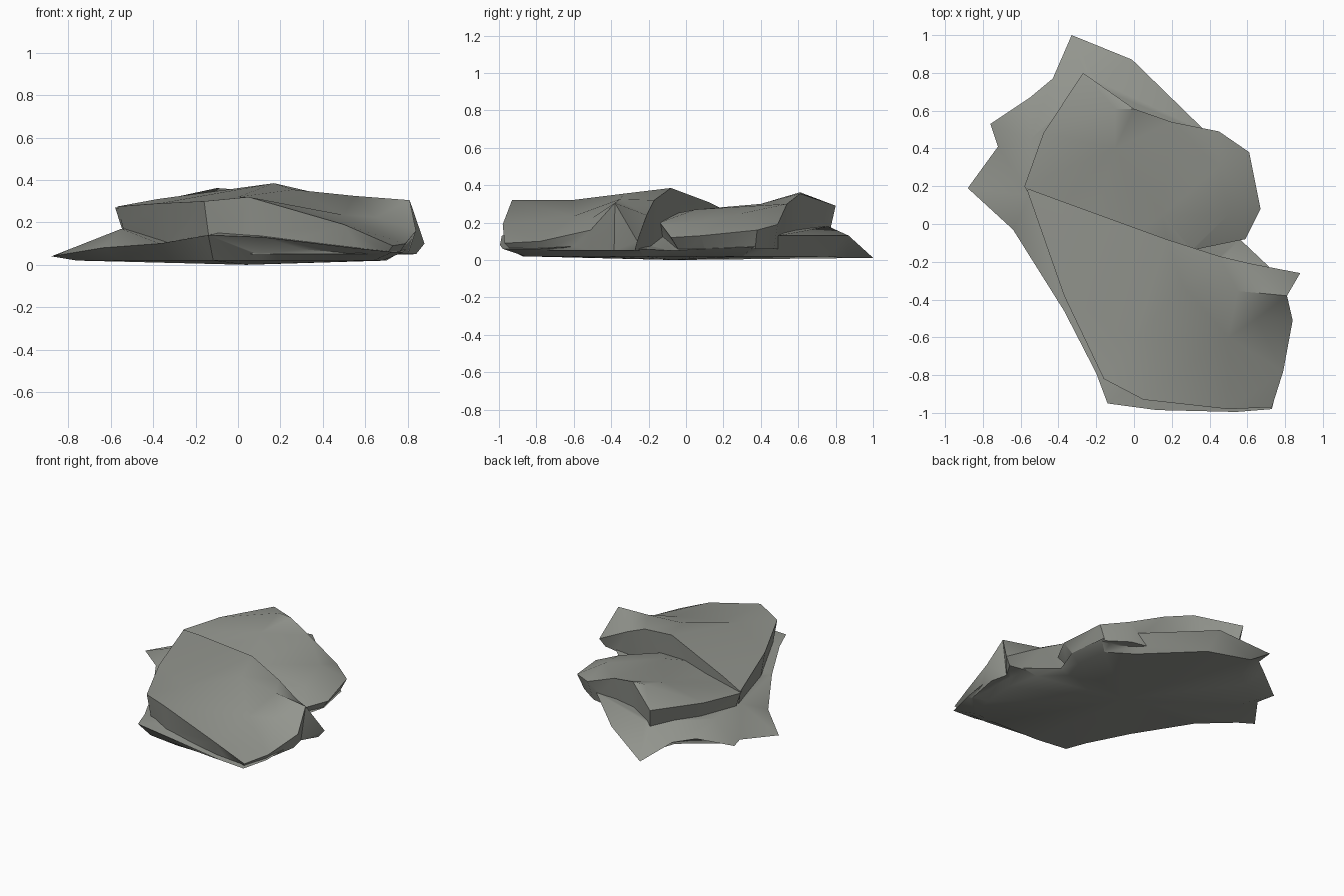
import bpy, bmesh, math
from mathutils import Vector
from mathutils.geometry import delaunay_2d_cdt

if "Cube" in bpy.data.objects:
    bpy.data.objects.remove(bpy.data.objects["Cube"])

stone = bpy.data.materials.new("grey_green_stone")
stone.diffuse_color = (0.29, 0.30, 0.27, 1)
stone.use_nodes = True
stone.node_tree.nodes["Principled BSDF"].inputs["Base Color"].default_value = stone.diffuse_color


def slab(name, rim, inner, floor, inset, keel):
    """Rock layer: triangulated top over a rim, undercut sides, shallow fan underside."""
    pts = [Vector(p) for p in rim + inner]
    n = len(rim)
    loop = list(range(n))
    v2, _, faces, _, _, _ = delaunay_2d_cdt(
        [p.xy for p in pts], [], [loop], 1, 1e-5)
    bm = bmesh.new()
    # match each 2D result back to its height
    top = []
    for v in v2:
        src = min(pts, key=lambda p: (p.xy - v).length)
        top.append(bm.verts.new((v.x, v.y, src.z)))
    for f in faces:
        bm.faces.new([top[i] for i in f])
    ring = [min(top, key=lambda t: (t.co - pts[i]).length) for i in loop]
    mid = sum((pts[i] for i in loop), Vector()) / n
    low = []
    for t in ring:
        c = mid + (t.co - mid) * inset
        low.append(bm.verts.new((c.x, c.y, min(floor, t.co.z - 0.002))))
    tip = bm.verts.new((mid.x, mid.y, keel))
    for i in range(n):
        j = (i + 1) % n
        bm.faces.new((ring[i], low[i], low[j], ring[j]))
        bm.faces.new((low[j], low[i], tip))
    bmesh.ops.triangulate(bm, faces=[f for f in bm.faces if len(f.verts) > 3])
    bmesh.ops.recalc_face_normals(bm, faces=bm.faces)
    me = bpy.data.meshes.new(name)
    bm.to_mesh(me)
    bm.free()
    me.materials.append(stone)
    ob = bpy.data.objects.new(name, me)
    bpy.context.collection.objects.link(ob)
    return ob


# low spreading base layer
base = slab("layered_rock",
     [(-.33, 1, .012), (-.43, .77, .09), (-.55, .67, .11), (-.76, .53, .06),
      (-.72, .41, .05), (-.88, .19, .04), (-.64, -.03, .08), (-.37, -.46, .10),
      (-.20, -.79, .13), (-.14, -.95, .14), (.12, -.985, .13), (.54, -.995, .08),
      (.73, -.98, .06), (.78, -.78, .06), (.80, -.51, .08), (.74, -.25, .06),
      (.56, -.08, .05), (.62, .10, .06), (.58, .36, .07), (.38, .49, .13),
      (-.01, .87, .13)],
     [(-.55, .45, .17), (-.2, .76, .18), (-.55, .15, .17), (0, -.6, .17), (.3, 0, .12)],
     .02, .87, 0)

# rear upper slab, falling toward the right
rear = slab("rear_slab",
     [(.3, -.14, .2), (.59, -.08, .12), (.67, .08, .13), (.61, .38, .16),
      (.45, .49, .19), (.2, .54, .30), (0, .61, .355), (-.27, .8, .29),
      (-.48, .48, .28), (-.58, .2, .27), (-.3, -.3, .2)],
     [(-.1, .61, .362), (-.1, .4, .30), (.15, .05, .27), (.45, .3, .25), (.5, .05, .2)],
     .06, .9, .05)

# front upper slab with the raised ridge along its back edge
front = slab("front_slab",
     [(.05, -.93, .32), (.5, -.98, .19), (.73, -.97, .09), (.79, -.78, .1),
      (.84, -.51, .16), (.81, -.38, .305), (.88, -.26, .1), (.62, -.21, .24),
      (.45, -.17, .32), (.17, -.08, .385), (-.38, .12, .31), (-.57, .19, .275),
      (-.37, -.38, .29), (-.16, -.82, .30)],
     [(.26, -.33, .355), (.55, -.355, .325), (0, -.61, .32), (.5, -.6, .235),
      (.65, -.5, .225)],
     .05, .93, .04)

# fuse the layers into one shell
for layer in (rear, front):
    mod = base.modifiers.new("fuse", 'BOOLEAN')
    mod.operation, mod.solver, mod.object = 'UNION', 'EXACT', layer
    mod.use_self = True
bpy.context.view_layer.objects.active = base
base.select_set(True)
for mod in list(base.modifiers):
    bpy.ops.object.modifier_apply(modifier=mod.name)
for layer in (rear, front):
    bpy.data.objects.remove(layer)
bpy.ops.object.shade_smooth_by_angle(angle=math.radians(35))
